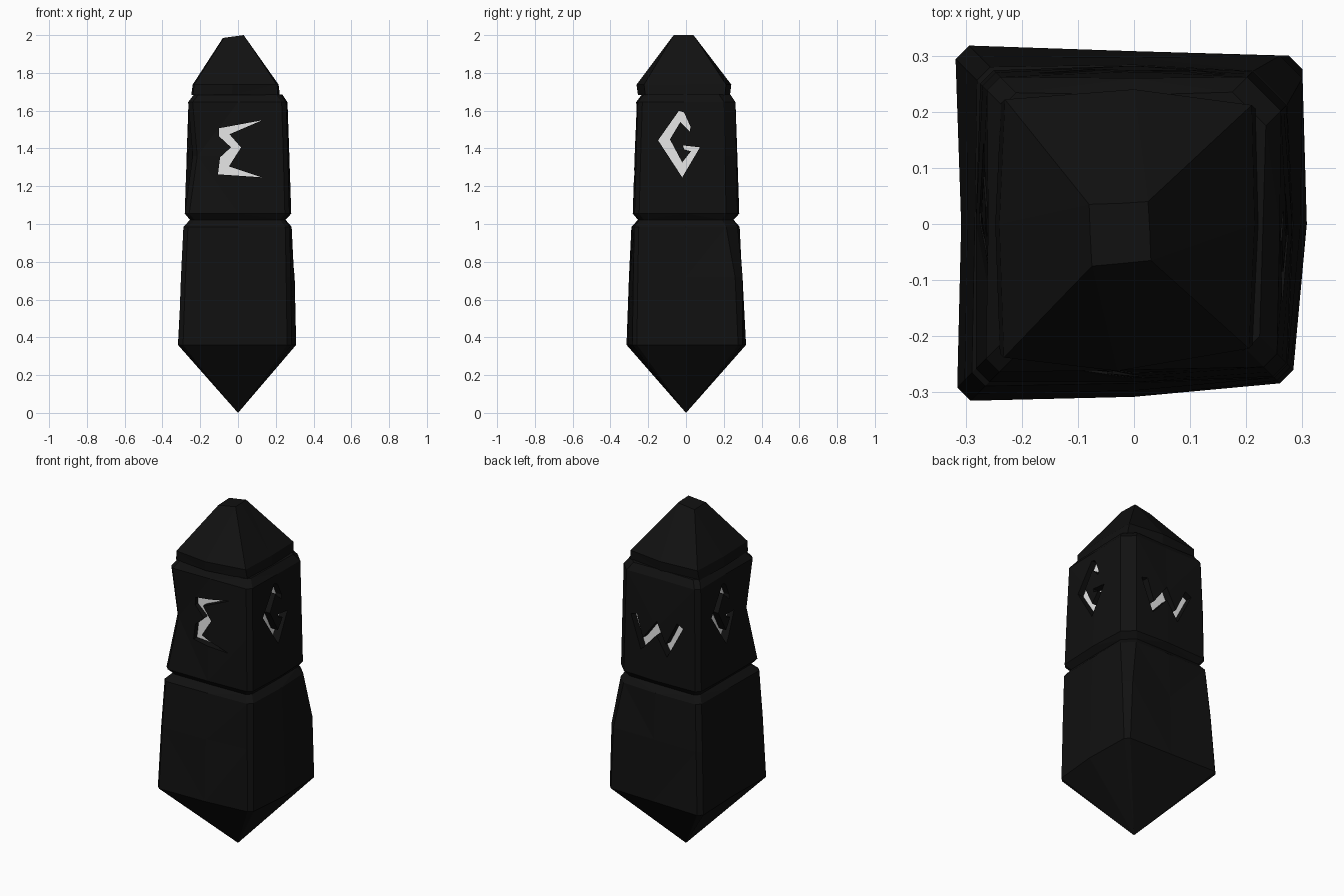
import bpy, bmesh, math
from mathutils import Matrix, Vector

cube = bpy.data.objects.get("Cube")
if cube:
    bpy.data.objects.remove(cube, do_unlink=True)


def material(name, value):
    m = bpy.data.materials.new(name)
    m.use_nodes = True
    colour = (value, value, value, 1)
    m.diffuse_color = colour
    m.node_tree.nodes["Principled BSDF"].inputs["Base Color"].default_value = colour
    return m


stone = material("black stone", 0.0055)
glow = material("pale glow", 0.8)


def finish(bm, name, mat):
    bmesh.ops.recalc_face_normals(bm, faces=bm.faces)
    mesh = bpy.data.meshes.new(name)
    bm.to_mesh(mesh)
    bm.free()
    mesh.materials.append(mat)
    ob = bpy.data.objects.new(name, mesh)
    bpy.context.collection.objects.link(ob)
    return ob


def ring(z, side, corners, worn=0.03):
    """Rough square outline: side midpoints plus four narrow chamfered corners."""
    pts = []
    for i, c in enumerate(corners):  # back left, back right, front right, front left
        e = worn if i == 0 else 0.012
        turn = Matrix.Rotation(i * math.pi / 2, 3, "Z")
        for p in ((side, 0), (c + e, c - e), (c - e, c + e)):
            pts.append(turn @ Vector((*p, z)))
    return pts


def loft(name, rings):
    """Skin a stack of outlines; a single point makes a tip."""
    bm = bmesh.new()
    loops = [[bm.verts.new(p) for p in r] for r in rings]
    for a, b in zip(loops, loops[1:]):
        n = len(b)
        for i in range(n):
            j = (i + 1) % n
            if len(a) == 1:
                bm.faces.new((a[0], b[j], b[i]))
            else:
                bm.faces.new((a[i], a[j], b[j], b[i]))
    for end in (loops[0], loops[-1]):
        if len(end) > 2:
            bm.faces.new(end)
    bmesh.ops.triangulate(bm, faces=bm.faces)
    return finish(bm, name, stone)


# Lower block, tapering to a point underneath
loft("lower_block", [
    [Vector((0, 0, 0))],
    ring(0.36, 0.308, (0.288, 0.306, 0.303, 0.272), 0.012),
    ring(0.72, 0.297, (0.280, 0.287, 0.290, 0.267), 0.02),
    ring(0.985, 0.284, (0.243, 0.268, 0.277, 0.262)),
    ring(1.022, 0.252, (0.220, 0.240, 0.242, 0.235)),
])

# Middle block with one dented corner
middle = loft("middle_block", [
    ring(1.022, 0.252, (0.220, 0.240, 0.242, 0.235)),
    ring(1.055, 0.282, (0.242, 0.262, 0.270, 0.260)),
    ring(1.36, 0.272, (0.237, 0.258, 0.228, 0.252)),
    ring(1.645, 0.260, (0.232, 0.250, 0.252, 0.243)),
    ring(1.685, 0.230, (0.205, 0.222, 0.222, 0.212)),
])


# Pyramid cap with a small slanted top
def outline(z, pts):
    return [Vector((x, y, z)) for x, y in pts]


eave = [(0.215, 0), (0.21, 0.212), (0, 0.24), (-0.23, 0.222),
        (-0.24, 0), (-0.232, -0.238), (-0.03, -0.262), (0.205, -0.222)]
under = [(x * 1.03, y * 0.97) for x, y in eave]
peak = [(0.028, -0.01), (0.025, 0.04), (-0.02, 0.037), (-0.08, 0.035),
        (-0.078, -0.02), (-0.075, -0.075), (-0.02, -0.07), (0.03, -0.065)]
top = [Vector((x, y, 1.996 + 0.14 * min(x, 0.028))) for x, y in peak]
loft("cap", [outline(1.682, under), outline(1.738, eave), top])


# Carved marks: a recess cut into each side, with a pale plate on its floor
def prism(name, pts, near, far, turn, mat):
    bm = bmesh.new()
    face = bm.faces.new([bm.verts.new((u, -near, v)) for u, v in pts])
    out = bmesh.ops.extrude_face_region(bm, geom=[face])["geom"]
    bmesh.ops.translate(bm, vec=(0, near - far, 0),
                        verts=[g for g in out if isinstance(g, bmesh.types.BMVert)])
    bmesh.ops.rotate(bm, verts=bm.verts, matrix=Matrix.Rotation(turn, 3, "Z"))
    return finish(bm, name, mat)


zigzag = [(-0.10, 1.507), (0.127, 1.549), (-0.045, 1.475), (0.016, 1.405),
          (-0.048, 1.305), (0.127, 1.247), (-0.106, 1.263), (-0.095, 1.353),
          (-0.037, 1.406), (-0.10, 1.464)]
hook = [(-0.037, 1.60), (-0.148, 1.443), (-0.02, 1.247), (0.074, 1.406),
        (-0.016, 1.416), (-0.01, 1.395), (0.026, 1.385), (-0.02, 1.326),
        (-0.085, 1.448), (-0.03, 1.54), (0.02, 1.49), (0.024, 1.515), (-0.01, 1.59)]
wave = [(-0.17, 1.40), (-0.13, 1.41), (-0.09, 1.28), (0, 1.40), (0.06, 1.28),
        (0.13, 1.42), (0.17, 1.40), (0.07, 1.21), (0, 1.32), (-0.10, 1.21)]

marks = {"front": zigzag, "left": hook, "back": wave, "right": hook}
for i, (side, pts) in enumerate(marks.items()):
    turn = i * math.pi / 2
    cutter = prism(side + "_cutter", pts, 0.224, 0.4, turn, stone)
    cutter.hide_render = True
    mod = middle.modifiers.new(side + "_recess", "BOOLEAN")
    mod.operation = "DIFFERENCE"
    mod.solver = "EXACT"
    mod.object = cutter
    bpy.context.view_layer.objects.active = middle
    bpy.ops.object.modifier_apply(modifier=mod.name)
    bpy.data.objects.remove(cutter, do_unlink=True)
    prism(side + "_mark", pts, 0.221, 0.228, turn, glow)
